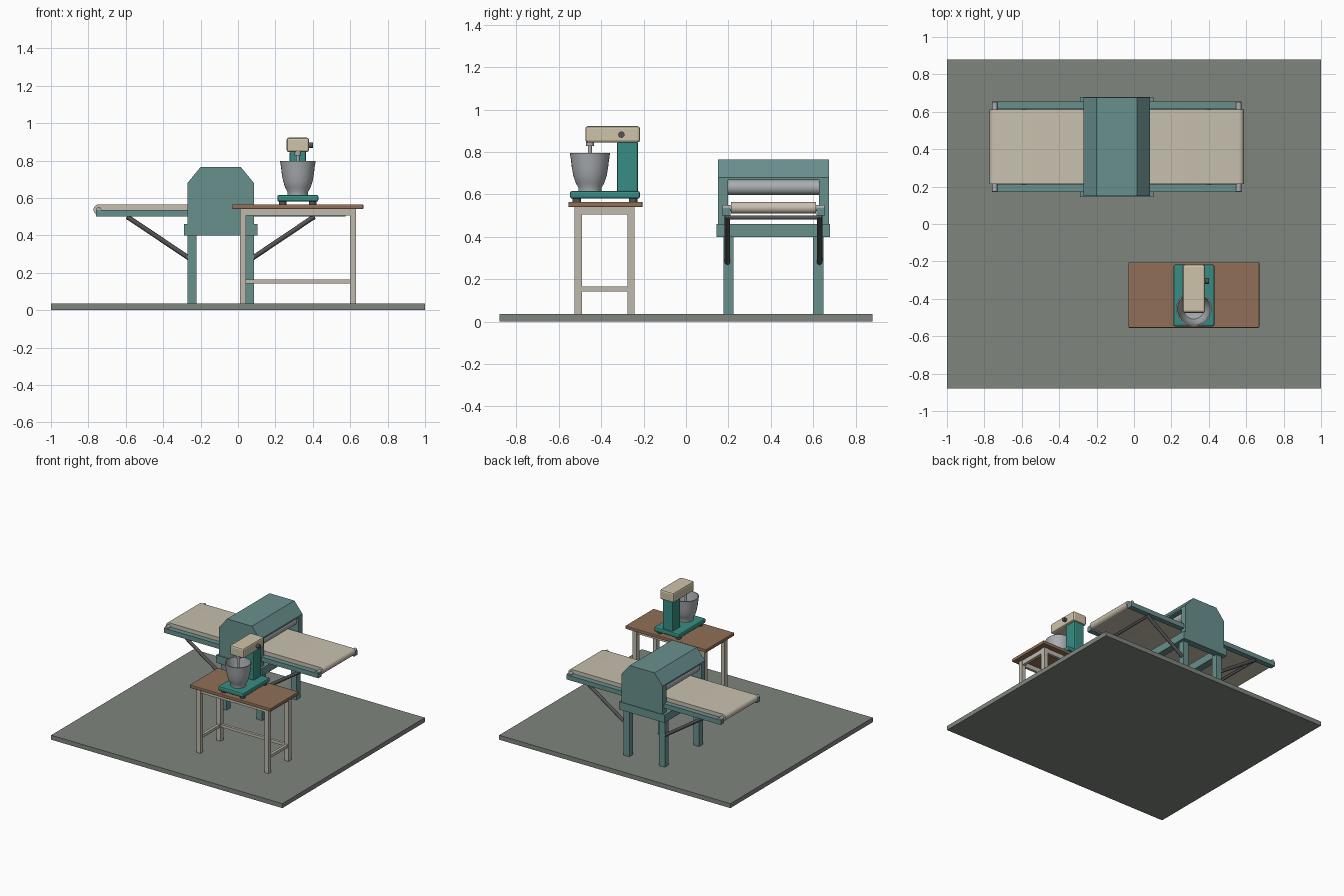
import bpy, bmesh, math
from mathutils import Vector

if "Cube" in bpy.data.objects:
    bpy.data.objects.remove(bpy.data.objects["Cube"])


def mat(name, r, g, b):
    m = bpy.data.materials.new(name)
    m.diffuse_color = (r, g, b, 1)
    m.use_nodes = True
    m.node_tree.nodes["Principled BSDF"].inputs["Base Color"].default_value = m.diffuse_color
    return m


FLOOR = mat("floor_grey", .21, .235, .21)
TEAL = mat("machine_teal", .14, .28, .27)
BELT = mat("belt_cream", .58, .53, .43)
WOOD = mat("wood", .28, .16, .095)
PALE = mat("pale_metal", .52, .49, .42)
GREEN = mat("mixer_green", .04, .27, .23)
CREAM = mat("mixer_cream", .62, .55, .40)
STEEL = mat("steel", .40, .42, .44)
DARK = mat("dark_metal", .09, .09, .09)


def add(name, bm, m, smooth=False):
    bmesh.ops.recalc_face_normals(bm, faces=bm.faces)
    me = bpy.data.meshes.new(name)
    bm.to_mesh(me)
    bm.free()
    me.materials.append(m)
    ob = bpy.data.objects.new(name, me)
    bpy.context.collection.objects.link(ob)
    if smooth:
        bpy.ops.object.select_all(action='DESELECT')
        ob.select_set(True)
        bpy.context.view_layer.objects.active = ob
        bpy.ops.object.shade_smooth_by_angle(angle=math.radians(35))
    return ob


def box(name, x, y, z, m, bevel=0):
    """Box from (min, max) pairs on each axis."""
    bm = bmesh.new()
    bmesh.ops.create_cube(bm, size=1)
    for v in bm.verts:
        v.co = [(a + b) / 2 + c * (b - a) for (a, b), c in zip((x, y, z), v.co)]
    if bevel:
        bmesh.ops.bevel(bm, geom=bm.edges[:], offset=bevel, segments=2,
                        profile=.5, affect='EDGES')
    return add(name, bm, m)


def rod(name, a, b, r, m, sides=20):
    """Cylinder between two points."""
    a, b = Vector(a), Vector(b)
    bm = bmesh.new()
    bmesh.ops.create_cone(bm, cap_ends=True, segments=sides, radius1=r,
                          radius2=r, depth=(b - a).length)
    q = (b - a).to_track_quat('Z', 'Y')
    for v in bm.verts:
        v.co = q @ v.co + (a + b) / 2
    return add(name, bm, m, True)


def slab(name, profile, y0, y1, m, smooth=False):
    """xz profile extruded along y."""
    bm = bmesh.new()
    f = bm.faces.new([bm.verts.new((x, y0, z)) for x, z in profile])
    new = bmesh.ops.extrude_face_region(bm, geom=[f])["geom"]
    for v in new:
        if isinstance(v, bmesh.types.BMVert):
            v.co.y = y1
    return add(name, bm, m, smooth)


def lathe(name, profile, cx, cy, m, sides=32):
    bm = bmesh.new()
    vs = [bm.verts.new((cx + r, cy, z)) for r, z in profile]
    es = [bm.edges.new(p) for p in zip(vs, vs[1:])]
    bmesh.ops.spin(bm, geom=vs + es, cent=(cx, cy, 0), axis=(0, 0, 1),
                   angle=2 * math.pi, steps=sides)
    bmesh.ops.remove_doubles(bm, verts=bm.verts, dist=1e-5)
    return add(name, bm, m, True)


# floor
box("floor", (-1, 1), (-.88, .88), (0, .035), FLOOR)

# dough sheeter housing: side plates and folded cover
CX, CY = -.0925, .4125
xl, xr = -.27, .085
side = [(xl, .40), (xr, .40), (xr, .68), (.015, .765), (-.20, .765), (xl, .68)]
slab("side_plate_front", side, .15, .197, TEAL)
slab("side_plate_back", side, .628, .675, TEAL)
cover = [(xl, .668), (xr, .668), (xr, .68), (.015, .765), (-.20, .765), (xl, .68)]
slab("top_cover", cover, .197, .628, TEAL)

# base frame and legs
for n, y in (("front", (.145, .20)), ("back", (.625, .68))):
    box("base_rail_" + n, (-.29, .105), y, (.40, .46), TEAL)
for n, x in (("left", (-.29, -.235)), ("right", (.05, .105))):
    box("base_rail_" + n, x, (.20, .625), (.40, .46), TEAL)
for x in (-.27, .037):
    for y in (.177, .600):
        box("machine_leg", (x, x + .048), (y, y + .048), (.035, .41), TEAL)

# conveyor belt with round ends, side rails
r = .0275
belt = []
for cx, start in ((.56, -90), (-.745, 90)):
    belt += [(cx + r * math.cos(math.radians(start + 18 * i)),
              .5375 + r * math.sin(math.radians(start + 18 * i))) for i in range(11)]
slab("conveyor_belt", belt, .213, .613, BELT, True)
for n, y in (("front", (.17, .211)), ("back", (.615, .656))):
    box("conveyor_rail_" + n, (-.76, .575), y, (.50, .536), TEAL)

# each end: axle, pressing roller, struts, cross bar
for n, s in (("left", -1), ("right", 1)):
    ax = CX + s * .652
    rod("belt_axle_" + n, (ax, .173, .537), (ax, .653, .537), .014, STEEL)
    rx = CX + s * .125
    rod("press_roller_" + n, (rx, .195, .633), (rx, .63, .633), .036, STEEL, 28)
    for y in (.195, .63):
        rod("strut_" + n, (CX + s * .50, y, .50), (CX + s * .165, y, .275), .013, DARK, 12)
    bx = CX + s * .495
    rod("strut_bar_" + n, (bx, .195, .491), (bx, .63, .491), .010, DARK, 12)

# worktable
box("table_top", (-.03, .67), (-.555, -.205), (.54, .565), WOOD, .005)
for x in (.01, .598):
    for y in (-.525, -.277):
        box("table_leg", (x, x + .033), (y, y + .034), (.035, .54), PALE)
    box("end_apron", (x + .005, x + .028), (-.491, -.277), (.505, .54), PALE)
    box("end_stretcher", (x + .006, x + .027), (-.491, -.277), (.143, .165), PALE)
for y in (-.52, -.267):
    box("long_apron", (.043, .598), (y, y + .02), (.505, .54), PALE)
box("long_stretcher", (.043, .598), (-.270, -.249), (.143, .165), PALE)

# stand mixer
MX, BY = .32, -.453
box("mixer_base", (.21, .43), (-.547, -.217), (.58, .616), GREEN, .010)
for x in (.24, .40):
    for y in (-.515, -.25):
        rod("mixer_foot", (x, y, .563), (x, y, .583), .02, DARK, 16)
box("mixer_column", (.276, .364), (-.325, -.227), (.61, .85), GREEN, .008)
box("mixer_head", (.26, .38), (-.475, -.217), (.845, .922), CREAM, .012)
rod("speed_knob", (.375, -.305, .882), (.402, -.305, .882), .015, DARK, 16)
lathe("mixing_bowl", [(0, .614), (.055, .614), (.055, .632), (.068, .655),
                      (.079, .69), (.086, .73), (.090, .765), (.095, .796),
                      (.088, .796), (.083, .765), (.078, .73), (.070, .69),
                      (.055, .655), (0, .645)], MX, BY, STEEL)
rod("beater_shaft", (MX, BY, .67), (MX, BY, .85), .009, STEEL, 16)
rod("shaft_collar", (MX, BY, .828), (MX, BY, .85), .018, STEEL, 16)
